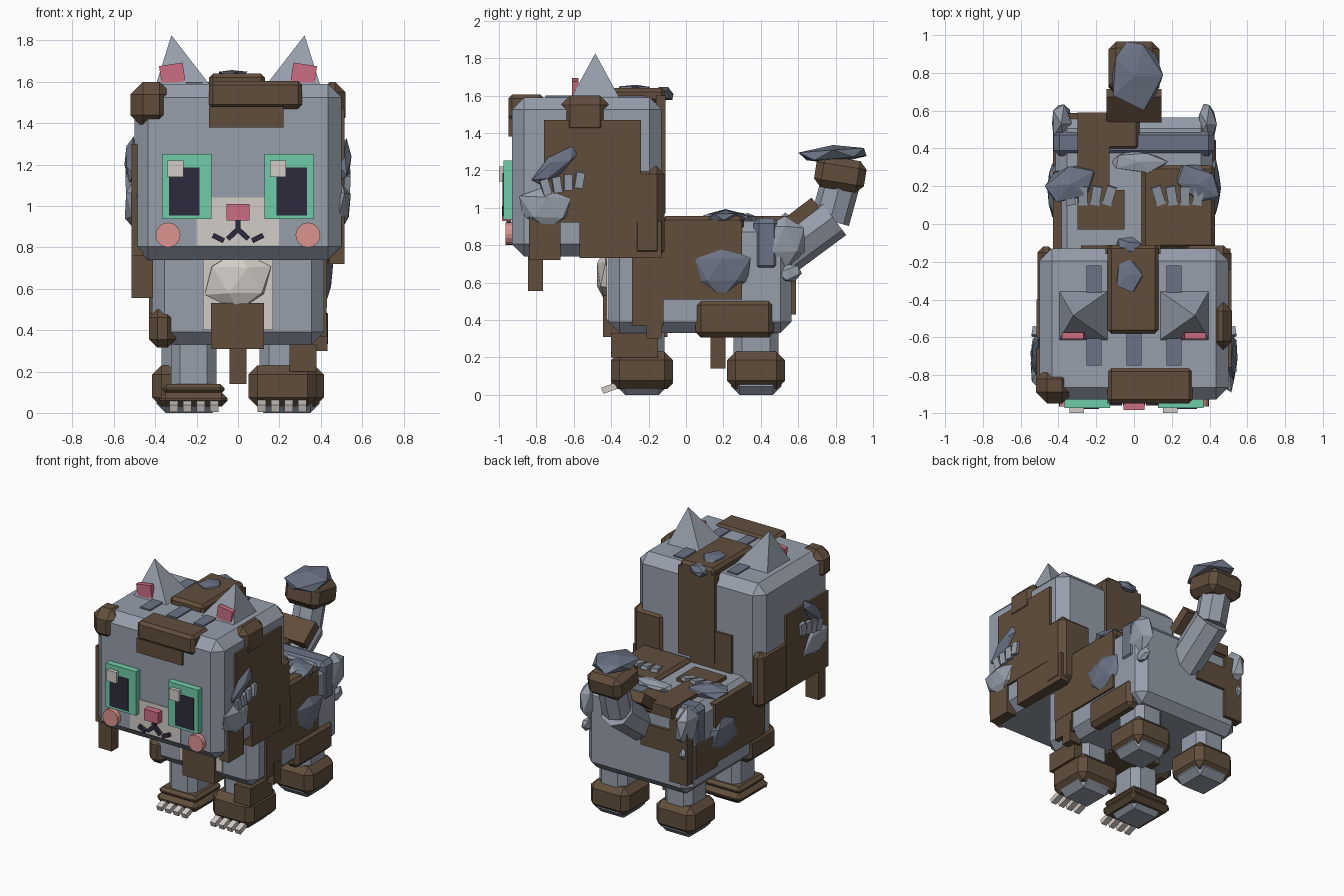
import bpy, bmesh, math, random
from mathutils import Matrix, Vector, Euler

random.seed(4)
default_cube = bpy.data.objects.get("Cube")
if default_cube:
    bpy.data.objects.remove(default_cube)


def material(name, *srgb):
    colour = tuple(((c + .055) / 1.055) ** 2.4 for c in srgb) + (1,)
    mat = bpy.data.materials.new(name)
    mat.use_nodes = True
    mat.diffuse_color = colour
    shader = next(n for n in mat.node_tree.nodes if n.type == 'BSDF_PRINCIPLED')
    shader.inputs["Base Color"].default_value = colour
    return mat


grey = material("grey fur", .59, .62, .67)
slate = material("slate stripe", .42, .45, .52)
brown = material("brown patch", .38, .305, .235)
green = material("green iris", .44, .80, .66)
pink = material("pink nose", .80, .43, .51)
blush = material("salmon blush", .86, .58, .56)
ink = material("ink black", .18, .17, .24)
cream = material("cream fur", .83, .80, .78)


def finish(name, mat, bm, matrix=None):
    mesh = bpy.data.meshes.new(name)
    bmesh.ops.recalc_face_normals(bm, faces=bm.faces[:])
    bm.to_mesh(mesh)
    bm.free()
    mesh.materials.append(mat)
    obj = bpy.data.objects.new(name, mesh)
    if matrix:
        obj.matrix_world = matrix
    bpy.context.collection.objects.link(obj)
    return obj


def placed(centre, turn):
    return Matrix.Translation(centre) @ Euler(turn).to_matrix().to_4x4()


def block(name, mat, centre, size, bevel=0, turn=(0, 0, 0)):
    bm = bmesh.new()
    bmesh.ops.create_cube(bm, size=1)
    bmesh.ops.scale(bm, vec=size, verts=bm.verts[:])
    if bevel:
        bmesh.ops.bevel(bm, geom=bm.edges[:], offset=bevel, segments=1,
                        profile=.5, affect='EDGES')
    return finish(name, mat, bm, placed(centre, turn))


def box(name, mat, xs, ys, zs, bevel=0):
    spans = (xs, ys, zs)
    centre = [(low + high) / 2 for low, high in spans]
    return block(name, mat, centre, [high - low for low, high in spans], bevel)


def tuft(name, mat, centre, radii, turn=(0, 0, 0), rough=.14):
    bm = bmesh.new()
    bmesh.ops.create_icosphere(bm, subdivisions=1, radius=1)
    for v in bm.verts:
        v.co *= 1 + random.uniform(-rough, rough)
    bmesh.ops.scale(bm, vec=radii, verts=bm.verts[:])
    return finish(name, mat, bm, placed(centre, turn))


def prism(name, mat, start, end, radius, sides=8):
    start, end = Vector(start), Vector(end)
    axis = end - start
    bm = bmesh.new()
    bmesh.ops.create_cone(bm, cap_ends=True, segments=sides, radius1=radius,
                          radius2=radius, depth=axis.length)
    turn = axis.to_track_quat('Z', 'Y').to_matrix().to_4x4()
    return finish(name, mat, bm, Matrix.Translation((start + end) / 2) @ turn)


# Head and its patches
box("head", grey, (-.5, .5), (-.93, -.13), (.74, 1.59), .065)
box("forehead_patch_upper", brown, (-.14, .31), (-.95, -.76), (1.47, 1.605), .02)
box("forehead_patch_lower", brown, (-.14, .22), (-.95, -.9), (1.38, 1.48))
box("corner_patch_right", brown, (-.52, -.32), (-.95, -.76), (1.38, 1.6), .06)
box("edge_patch_left", brown, (.395, .52), (-.67, -.41), (1.38, 1.6), .05)
box("crown_patch", brown, (-.14, .13), (-.58, -.11), (1.56, 1.64), .02)
box("nape_patch", brown, (-.15, .14), (-.16, -.11), (.97, 1.6))
box("nape_patch_step", brown, (-.28, .05), (-.16, -.115), (.88, 1.2))
box("back_corner_patch", brown, (.25, .515), (-.3, -.115), (.73, 1.22), .04)
box("cheek_patch_left", brown, (.46, .515), (-.76, -.24), (.92, 1.47))
box("jaw_patch_left", brown, (.44, .512), (-.57, -.13), (.73, .93))
box("whisker_patch_left", brown, (.44, .515), (-.84, -.67), (.72, 1.07))
box("cheek_patch_right", brown, (-.515, -.46), (-.88, -.4), (.76, 1.3))
box("jaw_patch_right", brown, (-.512, -.42), (-.5, -.12), (.73, 1.12), .03)
box("hanging_lock_right", brown, (-.515, -.41), (-.845, -.765), (.556, .78))
box("crown_stripe_middle", slate, (-.04, .04), (-.75, -.55), (1.56, 1.6))

# Face
box("muzzle", cream, (-.2, .2), (-.937, -.9), (.81, 1.04))
box("nose", pink, (-.055, .055), (-.985, -.92), (.93, 1.01))
box("mouth_line", ink, (-.012, .012), (-.96, -.92), (.87, .935))

for s, side in ((1, "left"), (-1, "right")):
    # Eye, cheek and mouth
    block("iris_" + side, green, (s * .247, -.945, 1.095), (.24, .06, .315))
    block("pupil_" + side, ink, (s * .259, -.963, 1.07), (.147, .034, .23))
    shine = .193 if s > 0 else -.303
    block("eye_shine_" + side, cream, (shine, -.97, 1.18), (.077, .06, .08))
    prism("blush_" + side, blush, (s * .338, -.91, .86), (s * .338, -.965, .86), .06, 16)
    block("mouth_inner_" + side, ink, (s * .026, -.94, .863), (.065, .04, .025),
          turn=(0, s * .75, 0))
    block("mouth_outer_" + side, ink, (s * .095, -.94, .845), (.06, .04, .025),
          turn=(0, -s * .45, 0))

    # Ear
    bm = bmesh.new()
    bmesh.ops.create_cone(bm, cap_ends=True, segments=4, radius1=.2, radius2=0, depth=.26)
    bmesh.ops.rotate(bm, verts=bm.verts[:], matrix=Matrix.Rotation(math.pi / 4, 3, 'Z'))
    for v in bm.verts:
        if v.co.z > 0:
            v.co.x += s * .06
    finish("ear_" + side, grey, bm, Matrix.Translation((s * .262, -.485, 1.695)))
    block("inner_ear_" + side, pink, (s * .318, -.592, 1.64), (.115, .035, .09),
          turn=(0, s * .15, 0))
    block("crown_stripe_" + side, slate, (s * .212, -.485, 1.58), (.08, .53, .04))

    # Cheek fur
    tuft("cheek_tuft_" + side, grey, (s * .5, -.74, 1.0), (.05, .16, .125))
    tuft("cheek_spike_" + side, slate, (s * .515, -.7, 1.22), (.035, .155, .055),
         (.7, 0, 0))
    for i in range(4):
        block(f"cheek_fringe_{side}_{i}", grey, (s * .525, -.75 + i * .06, 1.11 + i * .012),
              (.03, .045, .085), turn=(.3 - i * .15, 0, s * .15))

    # Body fur
    tuft("flank_tuft_" + side, slate, (s * .42, .19, .665), (.045, .165, .135))
    tuft("hip_tuft_" + side, grey, (s * .385, .53, .83), (.055, .125, .145))
    tuft("hip_point_" + side, grey, (s * .39, .56, .65), (.03, .065, .055), (.4, 0, 0))
    tuft("back_spike_" + side, slate, (s * .34, .21, .95), (.15, .095, .04),
         (0, 0, -s * .5))
    for i in range(4):
        block(f"back_fringe_{side}_{i}", grey, (s * (.13 + i * .07), .15, .958),
              (.05, .1, .025), turn=(.2, 0, s * (.3 - i * .15)))

    # Legs, paws and claws
    for part, x, y, width in (("front", .215, -.235, .33), ("hind", .26, .375, .31)):
        name = f"{part}_{side}"
        block("leg_" + name, grey, (s * x, y, .25), (.22, .24, .34), .045)
        block("paw_" + name, grey, (s * x, y, .06), (.27, .27, .12), .045)
        if part == "front" and s < 0:
            block("sock_" + name, brown, (s * x, y, .065), (width, width, .07), .03)
            block("cuff_" + name, brown, (s * x, y, .115), (.3, .3, .05), .02)
        else:
            block("sock_" + name, brown, (s * x, y, .13), (width, width, .2), .045)
    for i in range(4):
        block(f"claw_{side}_{i}", cream, (s * (.115 + i * .065), -.41, .035),
              (.04, .08, .035), turn=(.35, 0, 0))

# Body and its patches
box("body", grey, (-.415, .415), (-.415, .565), (.33, .93), .06)
box("chest_panel", cream, (-.17, .17), (-.425, -.38), (.4, .76))
tuft("chest_tuft", cream, (0, -.43, .64), (.17, .055, .145), rough=.08)
box("chest_patch", brown, (-.13, .125), (-.445, -.1), (.31, .53))
box("rump_stripe", slate, (-.425, .425), (.36, .5), (.66, .945), .03)
box("shoulder_patch_left", brown, (.38, .43), (-.29, .3), (.51, .93))
box("shoulder_step_left", brown, (.38, .428), (-.29, -.12), (.37, .55))
box("belly_drop_left", brown, (.34, .432), (-.21, -.13), (.3, .45))
box("belly_patch_left", brown, (.33, .435), (.05, .47), (.305, .51), .03)
box("saddle_left", brown, (.04, .43), (-.13, .31), (.88, .955), .02)
box("saddle_right", brown, (-.3, -.05), (-.03, .18), (.9, .955))
box("spine_patch", brown, (-.3, -.13), (.16, .59), (.88, .957))
box("rump_patch", brown, (-.3, .03), (.39, .59), (.87, .955), .02)
box("rear_patch", brown, (-.42, -.28), (.52, .588), (.43, .88))
box("rear_patch_step", brown, (-.3, -.05), (.53, .585), (.63, .79))
box("flank_patch_right", brown, (-.43, -.38), (-.28, .28), (.48, .9))
box("hip_patch_right", brown, (-.43, -.38), (.25, .5), (.45, .68))
box("belly_patch_right", brown, (-.43, -.3), (-.43, -.1), (.315, .5), .04)
box("leg_patch_left", brown, (.25, .38), (-.4, -.15), (.2, .33))
box("belly_lock", brown, (-.04, .04), (.13, .21), (.14, .36))
tuft("spine_tuft", grey, (.03, .33, .94), (.15, .06, .035))
tuft("crown_tuft", slate, (-.03, -.27, 1.638), (.075, .1, .022))
tuft("nape_tuft", slate, (-.03, -.11, 1.61), (.07, .05, .035), (-.4, 0, 0))

# Tail
prism("tail_base", grey, (0, .46, .71), (0, .785, .95), .12)
prism("tail_middle", grey, (0, .77, .93), (0, .825, 1.13), .105)
block("tail_patch", brown, (0, .625, .975), (.29, .17, .07), turn=(.65, 0, 0))
block("tail_tip", brown, (0, .825, 1.18), (.27, .27, .17), .04, (-.16, 0, 0))
tuft("tail_tuft", slate, (.005, .79, 1.285), (.155, .2, .05), (.08, 0, 0))
